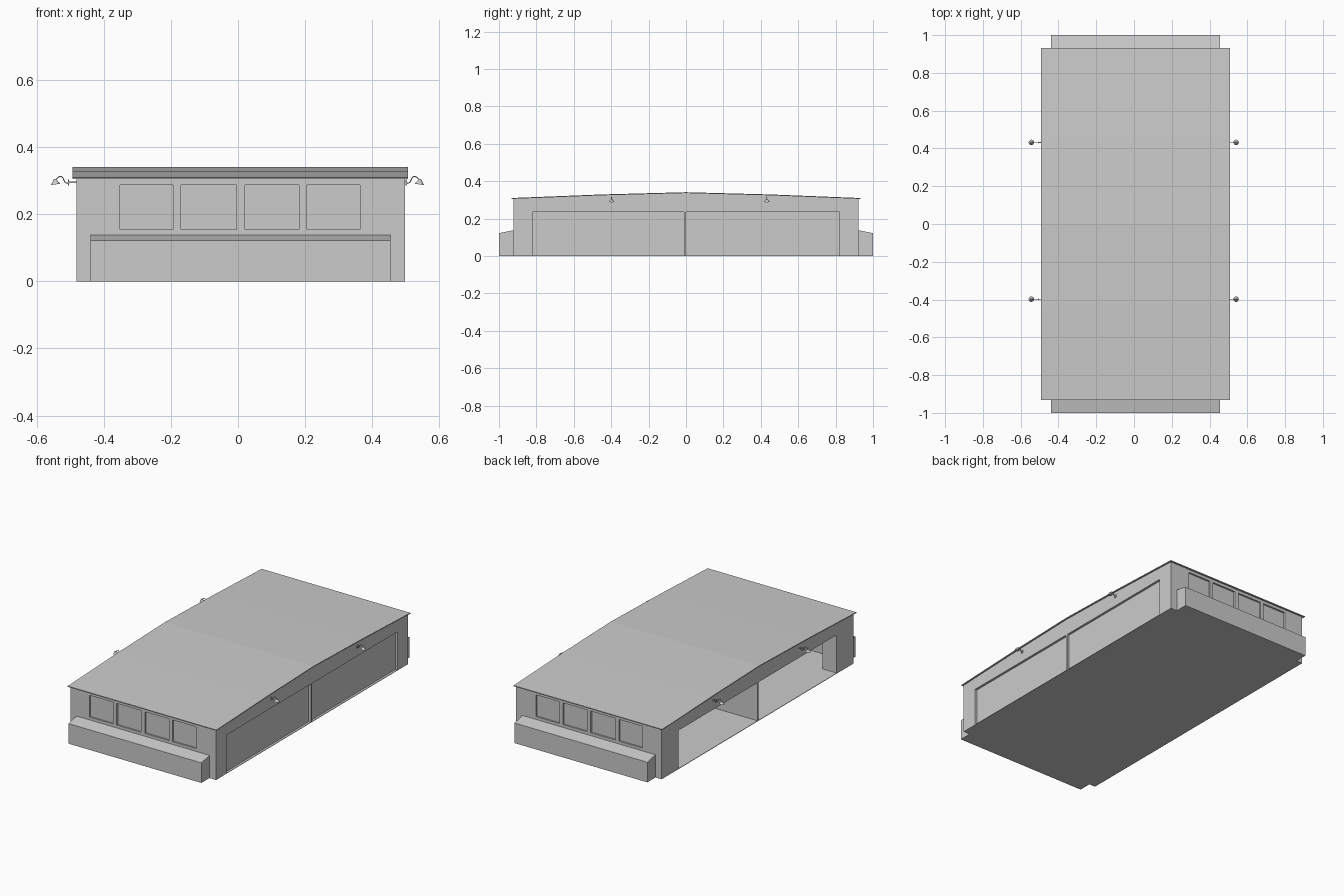
import bpy, bmesh, math
from mathutils import Vector

if "Cube" in bpy.data.objects:
    bpy.data.objects.remove(bpy.data.objects["Cube"])

grey = bpy.data.materials.new("plain_grey")
grey.diffuse_color = (0.6, 0.6, 0.6, 1)
grey.use_nodes = True
grey.node_tree.nodes["Principled BSDF"].inputs["Base Color"].default_value = grey.diffuse_color

XL, XR, YE = -0.482, 0.498, 0.922      # wall planes
ROOF = [(-0.932, 0.310), (-0.45, 0.329), (0, 0.341), (0.45, 0.329), (0.932, 0.310)]


def finish(name, bm, out=None):
    bmesh.ops.remove_doubles(bm, verts=bm.verts, dist=1e-5)
    bmesh.ops.recalc_face_normals(bm, faces=bm.faces)
    if out is not None:
        total = sum((f.normal * f.calc_area() for f in bm.faces), Vector())
        if total.dot(Vector(out)) < 0:
            bmesh.ops.reverse_faces(bm, faces=bm.faces)
    me = bpy.data.meshes.new(name)
    bm.to_mesh(me)
    bm.free()
    me.materials.append(grey)
    ob = bpy.data.objects.new(name, me)
    bpy.context.collection.objects.link(ob)
    return ob


def box(name, x0, x1, y0, y1, z0, z1):
    bm = bmesh.new()
    bmesh.ops.create_cube(bm, size=1)
    for v in bm.verts:
        v.co = ((x0 + x1) / 2 + v.co.x * (x1 - x0), (y0 + y1) / 2 + v.co.y * (y1 - y0),
                (z0 + z1) / 2 + v.co.z * (z1 - z0))
    return finish(name, bm)


def prism(name, yz, x0, x1):
    """Extrude a y,z profile along x."""
    bm = bmesh.new()
    f = bm.faces.new([bm.verts.new((x0, y, z)) for y, z in yz])
    ext = bmesh.ops.extrude_face_region(bm, geom=[f])["geom"]
    bmesh.ops.translate(bm, vec=(x1 - x0, 0, 0), verts=[g for g in ext if isinstance(g, bmesh.types.BMVert)])
    return finish(name, bm)


def wall(name, us, vs, hole, place, out, keep=True):
    """Wall sheet on a grid; hole cells are set back with reveals, or left open."""
    bm = bmesh.new()
    nu, nv = len(us) - 1, len(vs) - 1

    def quad(*pts):
        bm.faces.new([bm.verts.new(place(us[i], vs[j], d)) for i, j, d in pts])

    def is_hole(i, j):
        return 0 <= i < nu and 0 <= j < nv and hole(i, j)

    for i in range(nu):
        for j in range(nv):
            h = is_hole(i, j)
            if h and not keep:
                continue
            d = 1 if h else 0
            quad((i, j, d), (i + 1, j, d), (i + 1, j + 1, d), (i, j + 1, d))
            if h:
                for di, dj, a, b in ((-1, 0, (i, j), (i, j + 1)), (1, 0, (i + 1, j), (i + 1, j + 1)),
                                     (0, -1, (i, j), (i + 1, j)), (0, 1, (i, j + 1), (i + 1, j + 1))):
                    if not is_hole(i + di, j + dj):
                        quad((*a, 0), (*b, 0), (*b, 1), (*a, 1))
    return finish(name, bm, out)


def roof_z(y):
    for (y0, z0), (y1, z1) in zip(ROOF, ROOF[1:]):
        if y0 <= y <= y1:
            return z0 + (z1 - z0) * (y - y0) / (y1 - y0) - 0.004


# roof slab
prism("roof", ROOF + [(y, z - 0.005) for y, z in reversed(ROOF)], -0.493, 0.507)

# floor slab
box("floor", XL, XR, -YE, YE, 0, 0.003)

# end walls with four recessed windows, and low sloped annexes
win_x = [XL, -0.352, -0.194, -0.170, -0.005, 0.021, 0.182, 0.206, 0.364, XR]
for s, side in ((-1, "front"), (1, "back")):
    wall(side + "_wall", win_x, [0, 0.155, 0.287, roof_z(YE)],
         lambda i, j: i % 2 == 1 and j == 1,
         lambda u, v, d, s=s: (u, s * (YE - 0.010 * d), v), (0, s, 0))
    prism(side + "_annex", [(s * (YE - 0.001), 0), (s * 1.0, 0), (s * 1.0, 0.122),
                            (s * (YE - 0.001), 0.138)], -0.44, 0.454)


def side_place(x, depth):
    return lambda u, v, d: (x + depth * d, u, roof_z(u) if v == 1 else v)


# right wall with two recessed closed doors
wall("right_wall", [-YE, -0.82, -0.45, -0.012, 0.0, 0.45, 0.82, YE], [0, 0.235, 1],
     lambda i, j: j == 0 and i in (1, 2, 4, 5), side_place(XR, -0.014), (1, 0, 0))

# left wall with one wide open bay
wall("left_wall", [-YE, -0.76, -0.45, 0, 0.45, 0.76, YE], [0, 0.235, 1],
     lambda i, j: j == 0 and 1 <= i <= 4, side_place(XL, 0), (-1, 0, 0), keep=False)
for s, side in ((-1, "front"), (1, "back")):
    y0, y1 = sorted((s * 0.76, s * 0.91))
    box(side + "_corner_pier", XL + 0.001, XL + 0.095, y0, y1, 0.002, 0.305)

# partition across the middle
box("partition", XL + 0.001, XR - 0.014, -0.010, 0.0, 0.002, 0.334)


# gooseneck wall lamps
def lamp(name, s, x, y):
    cu = bpy.data.curves.new(name + "_arm", "CURVE")
    cu.dimensions = "3D"
    cu.bevel_depth = 0.0018
    cu.bevel_resolution = 1
    cu.resolution_u = 5
    sp = cu.splines.new("BEZIER")
    path = [(0.0, 0.292), (0.010, 0.294), (0.025, 0.313), (0.040, 0.303)]
    sp.bezier_points.add(len(path) - 1)
    for p, (d, z) in zip(sp.bezier_points, path):
        p.co = (x + s * d, y, z)
        p.handle_left_type = p.handle_right_type = "AUTO"
    cu.materials.append(grey)
    bpy.context.collection.objects.link(bpy.data.objects.new(name + "_arm", cu))
    # wall plate
    a, b = sorted((x, x + s * 0.003))
    box(name + "_plate", a, b, y - 0.006, y + 0.006, 0.286, 0.304)
    # conical shade, slightly tilted outward
    bm = bmesh.new()
    bmesh.ops.create_cone(bm, cap_ends=True, segments=16, radius1=0.0145, radius2=0.003, depth=0.016)
    ob = finish(name + "_shade", bm)
    ob.location = (x + s * 0.0415, y, 0.297)
    ob.rotation_euler = (0, s * math.radians(8), 0)


for i, y in enumerate((-0.398, 0.432)):
    lamp(f"left_lamp_{i}", -1, XL - 0.021, y)
    lamp(f"right_lamp_{i}", 1, XR + 0.002, y)
    # bracket reaching back to the left wall
    box(f"left_lamp_bracket_{i}", XL - 0.022, XL + 0.002, y - 0.002, y + 0.002, 0.293, 0.297)
